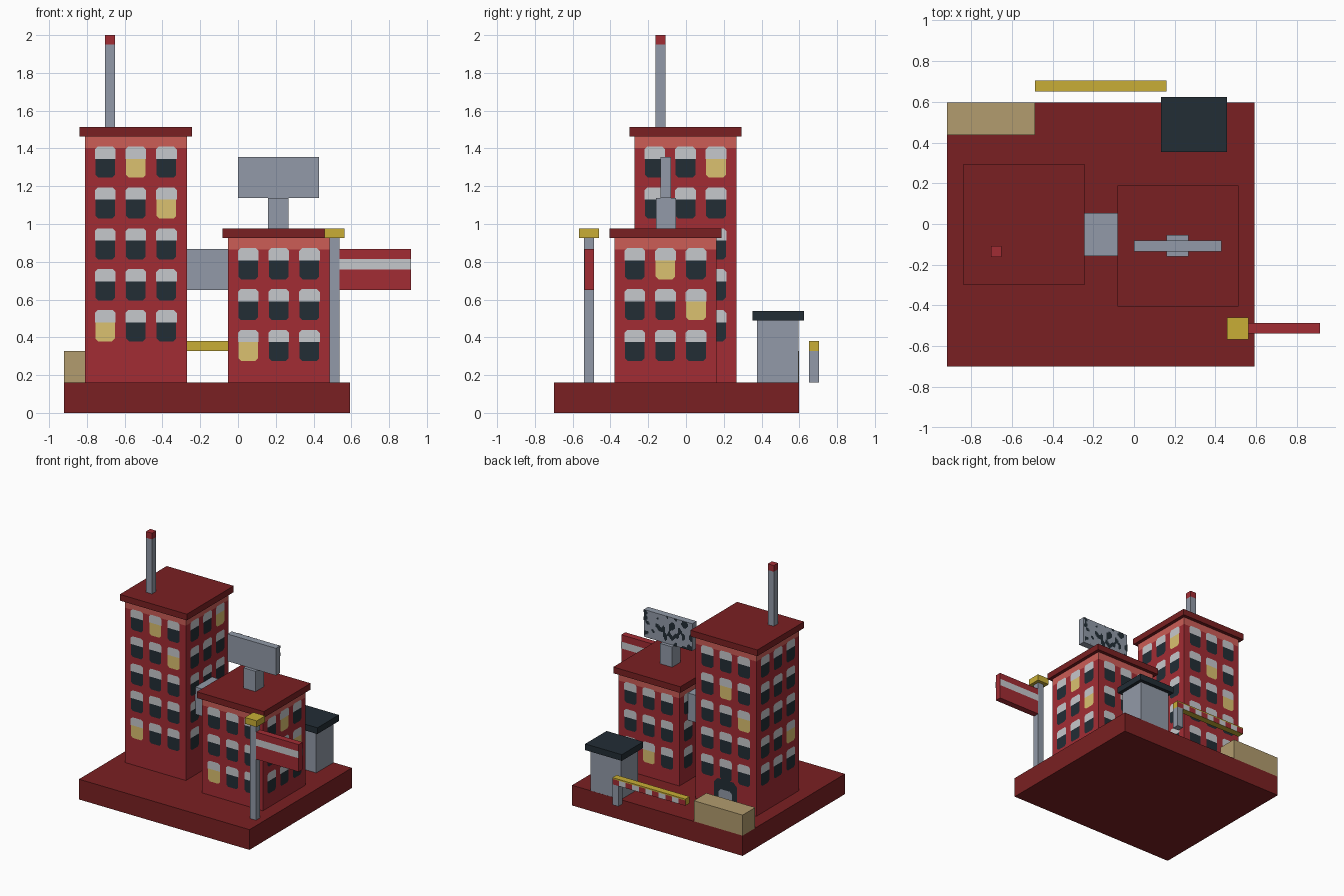
import bpy, bmesh
from mathutils import Vector, Matrix, noise

cube = bpy.data.objects.get("Cube")
if cube:
    bpy.data.objects.remove(cube, do_unlink=True)


def make_material(name, rgb):
    linear = [(c / 255 / 12.92) if c < 11 else ((c / 255 + 0.055) / 1.055) ** 2.4 for c in rgb]
    mat = bpy.data.materials.new(name)
    mat.use_nodes = True
    mat.diffuse_color = (*linear, 1)
    mat.node_tree.nodes["Principled BSDF"].inputs["Base Color"].default_value = (*linear, 1)
    return mat


DARK_RED = make_material("dark red", (122, 32, 34))
RED = make_material("brick red", (162, 44, 52))
SALMON = make_material("salmon", (204, 93, 86))
GREY = make_material("blue grey", (146, 154, 168))
PALE = make_material("pale grey", (198, 200, 204))
DARK = make_material("dark slate", (34, 45, 53))
YELLOW = make_material("yellow", (200, 174, 54))
GLOW = make_material("lit window", (219, 193, 112))
BEIGE = make_material("beige", (178, 156, 110))


def finish(name, bm, mats):
    mesh = bpy.data.meshes.new(name)
    bm.to_mesh(mesh)
    bm.free()
    for mat in mats:
        mesh.materials.append(mat)
    obj = bpy.data.objects.new(name, mesh)
    bpy.context.collection.objects.link(obj)
    return obj


def box(name, mat, xs, ys, zs):
    """Box from its extent on each axis."""
    spans = (xs, ys, zs)
    mid = Vector([(a + b) / 2 for a, b in spans])
    size = Vector([b - a for a, b in spans])
    bm = bmesh.new()
    bmesh.ops.create_cube(bm, size=1, matrix=Matrix.Translation(mid) @ Matrix.Diagonal((*size, 1)))
    return finish(name, bm, [mat])


class Wall:
    """Flat painted shapes just outside a wall, drawn in (across, height)."""

    def __init__(self, centre, normal, reach, lift=0.003):
        self.n = Vector((*normal, 0))
        self.u = Vector((-normal[1], normal[0], 0))
        self.o = Vector((*centre, 0)) + self.n * (reach + lift)
        self.bm = bmesh.new()

    def shape(self, points, index):
        verts = [self.bm.verts.new(self.o + self.u * a + Vector((0, 0, z))) for a, z in points]
        self.bm.faces.new(verts).material_index = index

    def rect(self, a, b, low, high, index):
        self.shape([(a, low), (b, low), (b, high), (a, high)], index)


def window(wall, a, top, lit):
    """Pale blind above a dark or lit pane, with clipped corners."""
    w, p, c = 0.055, 0.052, 0.015
    split, low = top - 0.065, top - 0.165
    wall.shape([(a - w, split), (a + w, split), (a + w, top - c),
                (a + w - c, top), (a - w + c, top), (a - w, top - c)], 0)
    wall.shape([(a - p, split), (a - p, low + c), (a - p + c, low),
                (a + p - c, low), (a + p, low + c), (a + p, split)], 2 if lit else 1)


SIDES = {"front": (0, -1), "left": (1, 0), "back": (0, 1), "right": (-1, 0)}


def tower(name, centre, top, rows, lit):
    """Square tower with cornice, roof slab and a window grid on each side."""
    cx, cy = centre
    half, over = 0.27, 0.297

    def span(r):
        return (cx - r, cx + r), (cy - r, cy + r)

    box(name + "_walls", RED, *span(half), (0.16, top - 0.06))
    box(name + "_cornice", SALMON, *span(half), (top - 0.06, top))
    box(name + "_roof", DARK_RED, *span(over), (top, top + 0.05))
    for side, normal in SIDES.items():
        wall = Wall(centre, normal, half)
        for row in range(rows):
            for col in range(3):
                window(wall, (col - 1) * 0.162, top - 0.053 - row * 0.2165,
                       (row, col) in lit.get(side, ()))
        finish(f"{name}_{side}_windows", wall.bm, [PALE, DARK, GLOW])


# Ground slab and the two towers with their bridge
box("base", DARK_RED, (-0.92, 0.592), (-0.70, 0.597), (0, 0.162))
tower("tall_tower", (-0.541, -0.003), 1.463, 5, {
    "front": [(0, 1), (1, 2), (4, 0)], "left": [(0, 2)],
    "back": [(1, 1), (2, 2)], "right": [(3, 2)]})
tower("short_tower", (0.216, -0.109), 0.925, 3, {
    "front": [(2, 0)], "left": [(0, 1), (1, 2)], "back": [(2, 1)]})
box("bridge", GREY, (-0.275, -0.05), (-0.157, 0.055), (0.65, 0.868))

# Back door of the tall tower
door = Wall((-0.541, -0.003), SIDES["back"], 0.27, 0.005)
door.shape([(-0.1, 0.162), (0.1, 0.162), (0.1, 0.35), (0.07, 0.38), (-0.07, 0.38), (-0.1, 0.35)], 0)
door.o += door.n * 0.002
door.shape([(-0.06, 0.162), (0.06, 0.162), (0.06, 0.28), (0.04, 0.3), (-0.04, 0.3), (-0.06, 0.28)], 1)
finish("back_door", door.bm, [DARK, GREY])

# Rooftop mast
box("mast", GREY, (-0.703, -0.65), (-0.161, -0.108), (1.51, 1.95))
box("mast_tip", RED, (-0.703, -0.65), (-0.161, -0.108), (1.95, 2.0))

# Rooftop billboard, spotted on its back
box("billboard_post", GREY, (0.16, 0.267), (-0.16, -0.053), (0.97, 1.138))
box("billboard", GREY, (0, 0.43), (-0.134, -0.08), (1.138, 1.356))
spots = Wall((0.215, -0.08), SIDES["back"], 0)
COLS, ROWS = 48, 24
for i in range(COLS):
    for j in range(ROWS):
        a, z = (i + 0.5) / COLS, (j + 0.5) / ROWS
        value = noise.noise(Vector((a * 10, z * 5, 3.7))) + 0.5 * (a - 0.5) * (1.2 - z)
        if value > 0.1:
            spots.rect((i / COLS - 0.5) * 0.43, ((i + 1) / COLS - 0.5) * 0.43,
                       1.138 + j / ROWS * 0.218, 1.138 + (j + 1) / ROWS * 0.218, 0)
bmesh.ops.remove_doubles(spots.bm, verts=spots.bm.verts[:], dist=0.0005)
finish("billboard_spots", spots.bm, [DARK])

# Corner pole with a hanging sign
box("sign_pole", GREY, (0.485, 0.538), (-0.54, -0.487), (0.162, 0.925))
box("sign_pole_cap", YELLOW, (0.457, 0.563), (-0.567, -0.46), (0.925, 0.975))
box("sign", RED, (0.538, 0.915), (-0.538, -0.487), (0.65, 0.868))
for side in ("front", "back"):
    stripe = Wall((0.7265, -0.5125), SIDES[side], 0.0255)
    stripe.rect(-0.1885, 0.1885, 0.76, 0.815, 0)
    finish(f"sign_{side}_stripe", stripe.bm, [PALE])

# Guard hut
box("hut", GREY, (0.16, 0.43), (0.377, 0.596), (0.162, 0.49))
box("hut_roof", DARK, (0.133, 0.457), (0.353, 0.624), (0.49, 0.54))

# Barrier with painted stripes on its outer side
box("barrier_post", GREY, (0.107, 0.16), (0.65, 0.704), (0.162, 0.327))
box("barrier_arm", YELLOW, (-0.487, 0.16), (0.65, 0.704), (0.327, 0.38))
stripes = Wall((-0.1635, 0.704), SIDES["back"], 0, 0.001)
STEP = 0.647 / 11
for k in range(11):
    stripes.rect(-0.3235 + k * STEP, -0.3235 + (k + 1) * STEP, 0.327, 0.37, k % 2)
finish("barrier_stripes", stripes.bm, [RED, PALE])

# Low crate
box("crate", BEIGE, (-0.92, -0.487), (0.437, 0.597), (0.162, 0.327))
